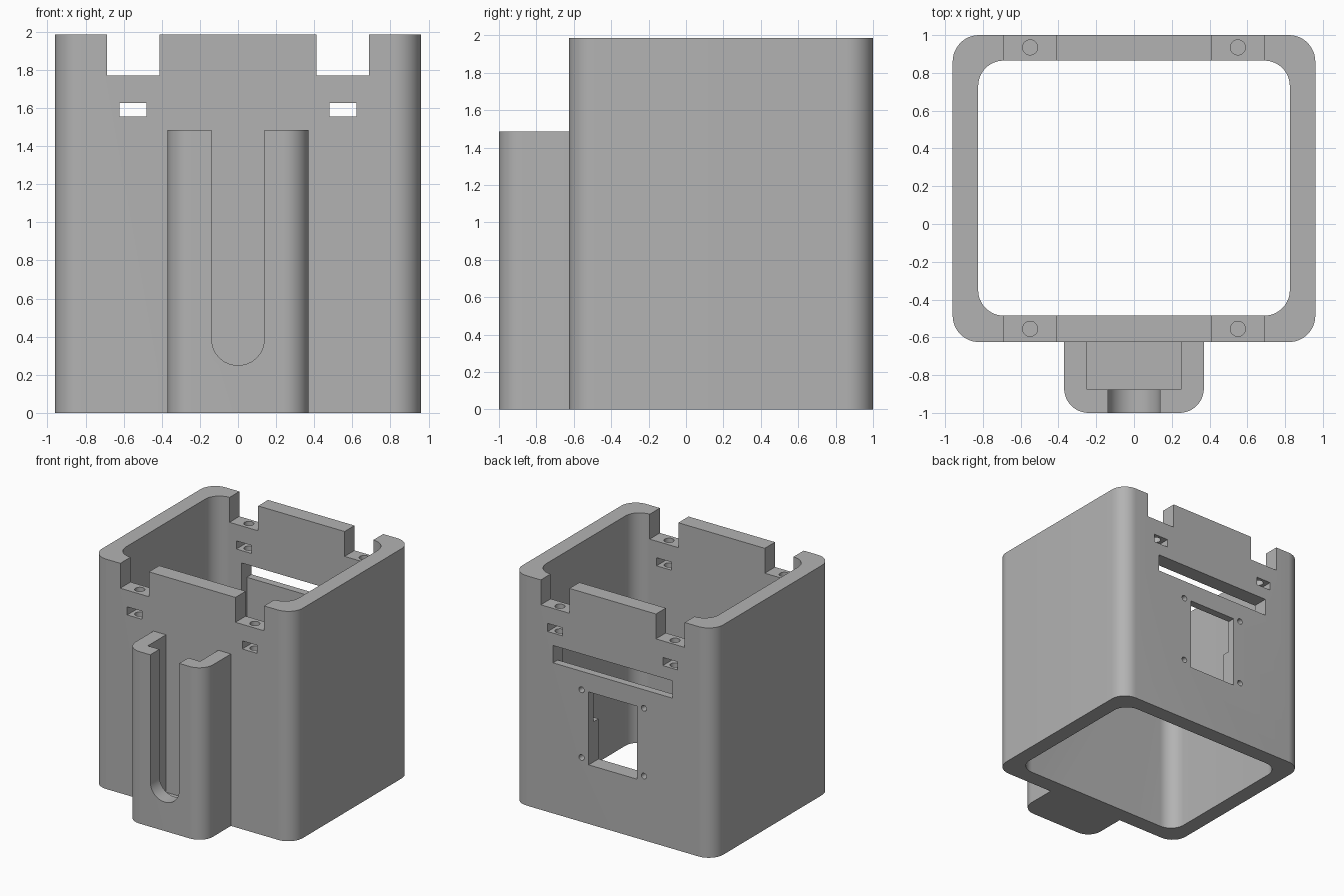
import bpy, bmesh, math
from mathutils import Matrix

default = bpy.data.objects.get("Cube")
if default:
    bpy.data.objects.remove(default, do_unlink=True)

grey = bpy.data.materials.new("plain_grey")
grey.use_nodes = True
colour = (0.45, 0.45, 0.45, 1)
grey.diffuse_color = colour
grey.node_tree.nodes["Principled BSDF"].inputs["Base Color"].default_value = colour


def prism(name, u, v, w, radius=0.0, axis="z", steps=12):
    """Rounded rectangle u by v, extruded over w along z (u=x, v=y) or y (u=x, v=z)."""
    points = []
    corners = [(u[1], v[1], -1, -1), (u[0], v[1], 1, -1), (u[0], v[0], 1, 1), (u[1], v[0], -1, 1)]
    for i, (cu, cv, su, sv) in enumerate(corners):
        if radius == 0:
            points.append((cu, cv))
            continue
        for k in range(steps + 1):
            a = math.pi / 2 * (i + k / steps)
            points.append((cu + radius * (su + math.cos(a)), cv + radius * (sv + math.sin(a))))
    bm = bmesh.new()
    place = (lambda a, b, c: (a, b, c)) if axis == "z" else (lambda a, b, c: (a, c, b))
    face = bm.faces.new([bm.verts.new(place(a, b, w[0])) for a, b in points])
    extruded = bmesh.ops.extrude_face_region(bm, geom=[face])["geom"]
    bmesh.ops.translate(bm, vec=place(0, 0, w[1] - w[0]),
                        verts=[g for g in extruded if isinstance(g, bmesh.types.BMVert)])
    bmesh.ops.recalc_face_normals(bm, faces=bm.faces)
    mesh = bpy.data.meshes.new(name)
    bm.to_mesh(mesh)
    bm.free()
    mesh.materials.append(grey)
    obj = bpy.data.objects.new(name, mesh)
    bpy.context.collection.objects.link(obj)
    return obj


def rod(name, x, v, r, w, axis):
    """Round cutter made of a fully rounded square."""
    return prism(name, (x - r, x + r), (v - r, v + r), w, r * 0.999, axis, 6)


def combine(target, other, operation="DIFFERENCE"):
    """Apply a boolean and remove the second solid."""
    bpy.context.view_layer.objects.active = target
    mod = target.modifiers.new("boolean", "BOOLEAN")
    mod.operation = operation
    mod.solver = "EXACT"
    mod.object = other
    bpy.ops.object.modifier_apply(modifier=mod.name)
    bpy.data.objects.remove(other, do_unlink=True)


# Front holder with a pocket and a round-ended slot
holder = prism("front_holder", (-0.37, 0.37), (-1, -0.1), (0, 1.485), 0.13)
combine(holder, prism("pocket", (-0.25, 0.25), (-0.875, 0.2), (0.125, 2)))
combine(holder, prism("finger_slot", (-0.138, 0.138), (0.25, 2), (-1.2, -0.8), 0.137, "y"))

# Main housing, open at top and bottom
housing = prism("housing", (-0.96, 0.96), (-0.625, 1), (0, 1.985), 0.14)
combine(housing, holder, "UNION")
combine(housing, prism("cavity", (-0.825, 0.825), (-0.485, 0.865), (-0.5, 2.5), 0.135))

# Rim notches, nut windows and screw holes
for s in (-1, 1):
    x = 0.55 * s
    combine(housing, prism("notch", (x - 0.137, x + 0.137), (1.77, 2.5), (-1.5, 1.5), axis="y"))
    combine(housing, prism("nut_window", (x - 0.071, x + 0.071), (1.557, 1.627), (-1.5, 1.5), axis="y"))
    for y in (-0.555, 0.935):
        combine(housing, rod("screw_hole", x, y, 0.04, (1.5, 2.2), "z"))

# Back wall: inner recess, long slot, square window and mounting holes
combine(housing, prism("recess", (-0.57, 0.57), (0.857, 1.45), (0.7, 0.935), axis="y"))
combine(housing, prism("long_slot", (-0.57, 0.57), (1.3, 1.45), (0.7, 1.2), axis="y"))
combine(housing, prism("square_window", (-0.23, 0.23), (0.51, 1.14), (0.7, 1.2), axis="y"))
for x in (-0.298, 0.298):
    for z in (0.555, 1.14):
        combine(housing, rod("mount_hole", x, z, 0.025, (0.7, 1.2), "y"))

# Smooth round corners, sharp edges
bpy.ops.object.select_all(action="DESELECT")
housing.select_set(True)
bpy.context.view_layer.objects.active = housing
bpy.ops.object.shade_smooth_by_angle(angle=math.radians(30))
